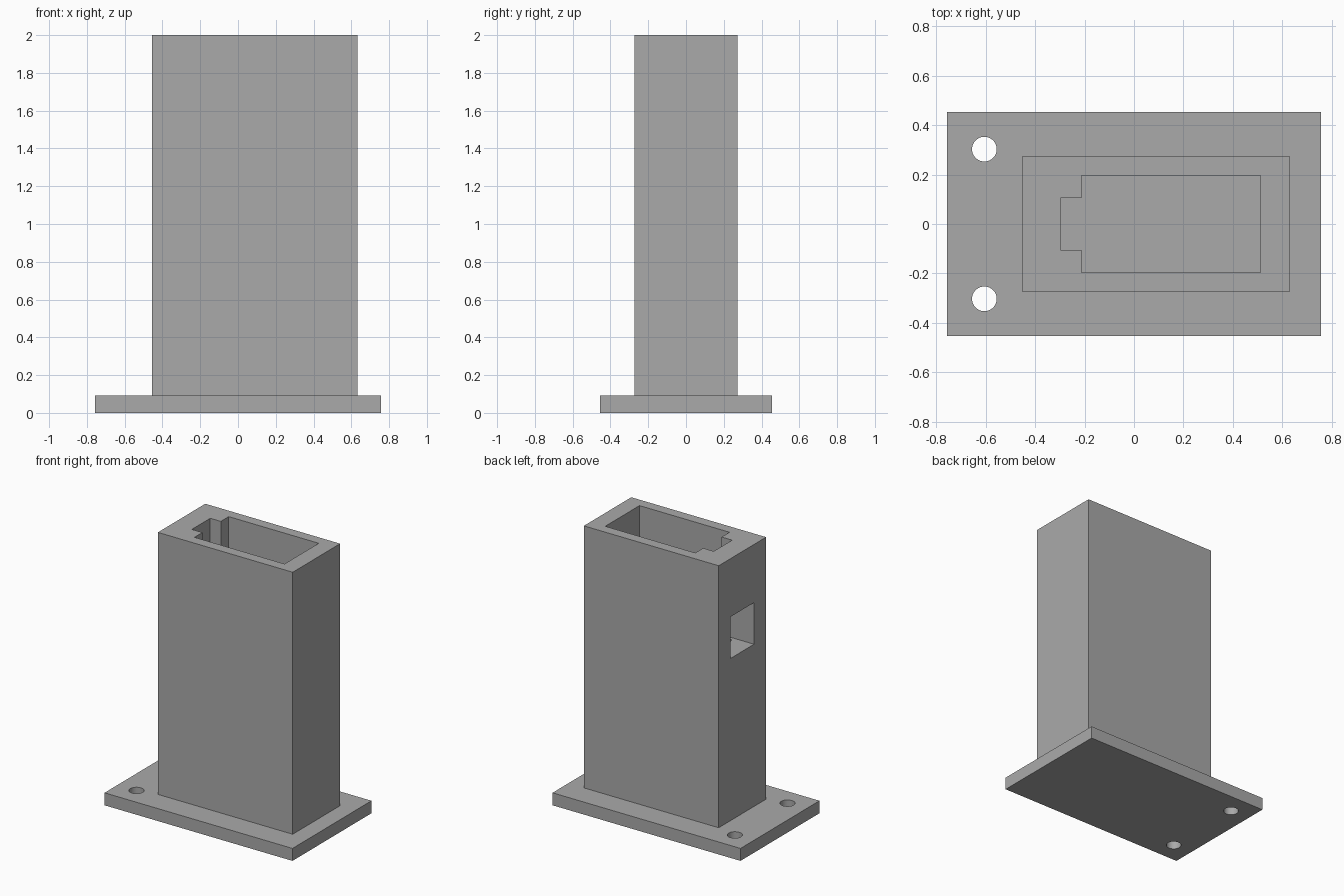
import bpy

cube = bpy.data.objects.get("Cube")
if cube:
    bpy.data.objects.remove(cube, do_unlink=True)

# Model unit: the whole height is 66 units
U = 2 / 66
PLATE_TOP = 3 * U

grey = bpy.data.materials.new("plain grey")
grey.use_nodes = True
GREY = (0.4, 0.4, 0.4, 1)
grey.diffuse_color = GREY
grey.node_tree.nodes["Principled BSDF"].inputs["Base Color"].default_value = GREY


def prism(name, outline, z0, z1):
    """Straight prism over a counter-clockwise outline."""
    n = len(outline)
    verts = [(x, y, z) for z in (z0, z1) for x, y in outline]
    faces = [tuple(reversed(range(n))), tuple(range(n, 2 * n))]
    faces += [(i, (i + 1) % n, (i + 1) % n + n, i + n) for i in range(n)]
    mesh = bpy.data.meshes.new(name)
    mesh.from_pydata(verts, [], faces)
    mesh.materials.append(grey)
    obj = bpy.data.objects.new(name, mesh)
    bpy.context.collection.objects.link(obj)
    return obj


def box(name, x0, x1, half_y, z0, z1):
    outline = [(x0, -half_y), (x1, -half_y), (x1, half_y), (x0, half_y)]
    return prism(name, outline, z0, z1)


def cut(target, cutter):
    """Subtract the cutter, apply the result and discard the cutter."""
    mod = target.modifiers.new("cut", 'BOOLEAN')
    mod.operation = 'DIFFERENCE'
    mod.solver = 'EXACT'
    mod.object = cutter
    bpy.context.view_layer.objects.active = target
    bpy.ops.object.modifier_apply(modifier=mod.name)
    bpy.data.objects.remove(cutter, do_unlink=True)


# Base plate with two screw holes at one end
plate = box("base_plate", -25 * U, 25 * U, 15 * U, 0, PLATE_TOP)
for side in (-1, 1):
    bpy.ops.mesh.primitive_cylinder_add(
        vertices=48, radius=0.05, depth=0.4,
        location=(-20 * U, side * 10 * U, PLATE_TOP / 2))
    cut(plate, bpy.context.object)

# Hollow tower standing on the plate
tower = box("tower", -15 * U, 0.632, 9 * U, PLATE_TOP, 2)

# Cavity with a narrower channel on the screw-hole side
half = [(-0.298, -0.106), (-0.213, -0.106), (-0.213, -0.197), (0.513, -0.197)]
outline = half + [(x, -y) for x, y in reversed(half)]
cut(tower, prism("cavity_cutter", outline, 0, 2.2))

# Window through the wall into the cavity
cut(tower, box("window_cutter", -0.6, -0.1, 0.134, 42 * U, 52 * U))

# Smooth hole walls with sharp edges
bpy.ops.object.select_all(action='DESELECT')
plate.select_set(True)
bpy.context.view_layer.objects.active = plate
bpy.ops.object.shade_smooth_by_angle()
